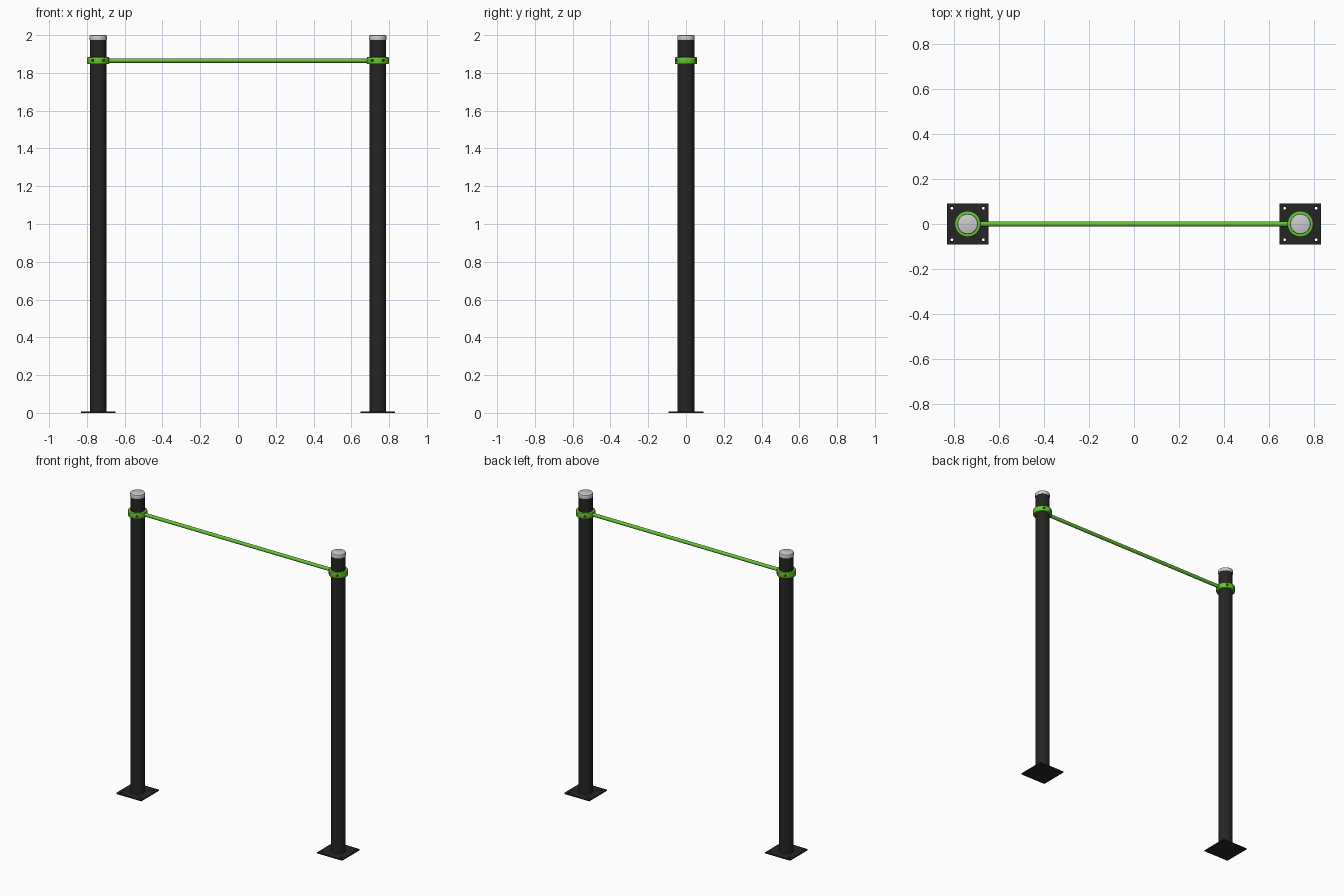
import bpy, bmesh, math
from mathutils import Matrix

if "Cube" in bpy.data.objects:
    bpy.data.objects.remove(bpy.data.objects["Cube"])

POST_X, BAR_Z = 0.74, 1.865


def material(name, rgb):
    m = bpy.data.materials.new(name)
    m.diffuse_color = (*rgb, 1)
    m.use_nodes = True
    m.node_tree.nodes["Principled BSDF"].inputs["Base Color"].default_value = m.diffuse_color
    return m


BLACK = material("black_paint", (0.018, 0.018, 0.018))
GREEN = material("green_paint", (0.13, 0.55, 0.03))


def finish(bm, name, mat=None, smooth=True):
    bmesh.ops.recalc_face_normals(bm, faces=bm.faces)
    me = bpy.data.meshes.new(name)
    bm.to_mesh(me)
    bm.free()
    ob = bpy.data.objects.new(name, me)
    bpy.context.collection.objects.link(ob)
    if mat:
        me.materials.append(mat)
    if smooth:
        bpy.ops.object.select_all(action='DESELECT')
        ob.select_set(True)
        bpy.context.view_layer.objects.active = ob
        bpy.ops.object.shade_smooth_by_angle(angle=math.radians(35))
    return ob


def lathe(name, profile, x, mat=None, closed=False, n=48):
    """Revolve (radius, z) points around the vertical axis at x."""
    bm = bmesh.new()
    vs = [bm.verts.new((r, 0, z)) for r, z in profile]
    edges = [bm.edges.new(p) for p in zip(vs, vs[1:])]
    if closed:
        edges.append(bm.edges.new((vs[-1], vs[0])))
    bmesh.ops.spin(bm, geom=vs + edges, cent=(0, 0, 0), axis=(0, 0, 1),
                   angle=math.tau, steps=n, use_duplicate=False)
    bmesh.ops.remove_doubles(bm, verts=bm.verts, dist=1e-5)
    bmesh.ops.translate(bm, verts=bm.verts, vec=(x, 0, 0))
    return finish(bm, name, mat)


def add_cylinder(bm, matrix, r, depth, n=24):
    bmesh.ops.create_cone(bm, cap_ends=True, segments=n, radius1=r, radius2=r,
                          depth=depth, matrix=matrix)


def cut(ob, cutter):
    cutter.hide_render = True
    mod = ob.modifiers.new("holes", 'BOOLEAN')
    mod.operation, mod.solver, mod.object = 'DIFFERENCE', 'EXACT', cutter
    bpy.context.view_layer.objects.active = ob
    bpy.ops.object.modifier_apply(modifier=mod.name)
    bpy.data.objects.remove(cutter, do_unlink=True)


def radial(x, angle, r):
    """Local z points outward from the post axis."""
    return (Matrix.Translation((x, 0, BAR_Z)) @ Matrix.Rotation(angle, 4, 'Z')
            @ Matrix.Translation((r, 0, 0)) @ Matrix.Rotation(math.pi / 2, 4, 'Y'))


BOLT_ANGLES = [math.radians(a) for a in (60, 120, 240, 300)]

for side, x in (("left", -POST_X), ("right", POST_X)):
    # Base plate with corner bolt holes
    bm = bmesh.new()
    bmesh.ops.create_cube(bm, size=1, matrix=Matrix.Translation((x, 0, 0.004))
                          @ Matrix.Diagonal((0.184, 0.184, 0.008, 1)))
    plate = finish(bm, side + "_base_plate", BLACK, False)
    bm = bmesh.new()
    for sx in (-1, 1):
        for sy in (-1, 1):
            add_cylinder(bm, Matrix.Translation((x + sx * 0.07, sy * 0.07, 0)), 0.006, 0.1)
    cut(plate, finish(bm, "plate_cutter", None, False))

    # Upright post
    lathe(side + "_post", [(0, 0.006), (0.044, 0.006), (0.044, 1.976), (0, 1.976)], x, BLACK)

    # Grey end cap
    lathe(side + "_cap", [(0, 1.974), (0.045, 1.974), (0.0455, 1.976), (0.0455, 1.994),
                          (0.0435, 1.998), (0.039, 2.0), (0, 2.0)], x)

    # Clamp collar with rounded rims and recessed bolt holes
    h, ri, ro = 0.019, 0.0438, 0.0585
    prof = [(ri, -h), (ro - 0.005, -h), (ro - 0.0015, -h + 0.0015), (ro, -h + 0.005),
            (ro, h - 0.005), (ro - 0.0015, h - 0.0015), (ro - 0.005, h), (ri, h)]
    collar = lathe(side + "_collar", [(r, BAR_Z + z) for r, z in prof], x, GREEN, True)
    bm = bmesh.new()
    for a in BOLT_ANGLES:
        add_cylinder(bm, radial(x, a, 0.062), 0.0085, 0.02)
    cut(collar, finish(bm, "collar_cutter", None, False))

    # Bolt heads sunk in the collar
    bm = bmesh.new()
    for a in BOLT_ANGLES:
        add_cylinder(bm, radial(x, a, 0.052), 0.006, 0.007, 6)
    finish(bm, side + "_collar_bolts", BLACK, False)

# Horizontal pull-up bar
bm = bmesh.new()
add_cylinder(bm, Matrix.Translation((0, 0, BAR_Z)) @ Matrix.Rotation(math.pi / 2, 4, 'Y'),
             0.0115, 2 * (POST_X - 0.05), 32)
finish(bm, "pull_up_bar", GREEN)
